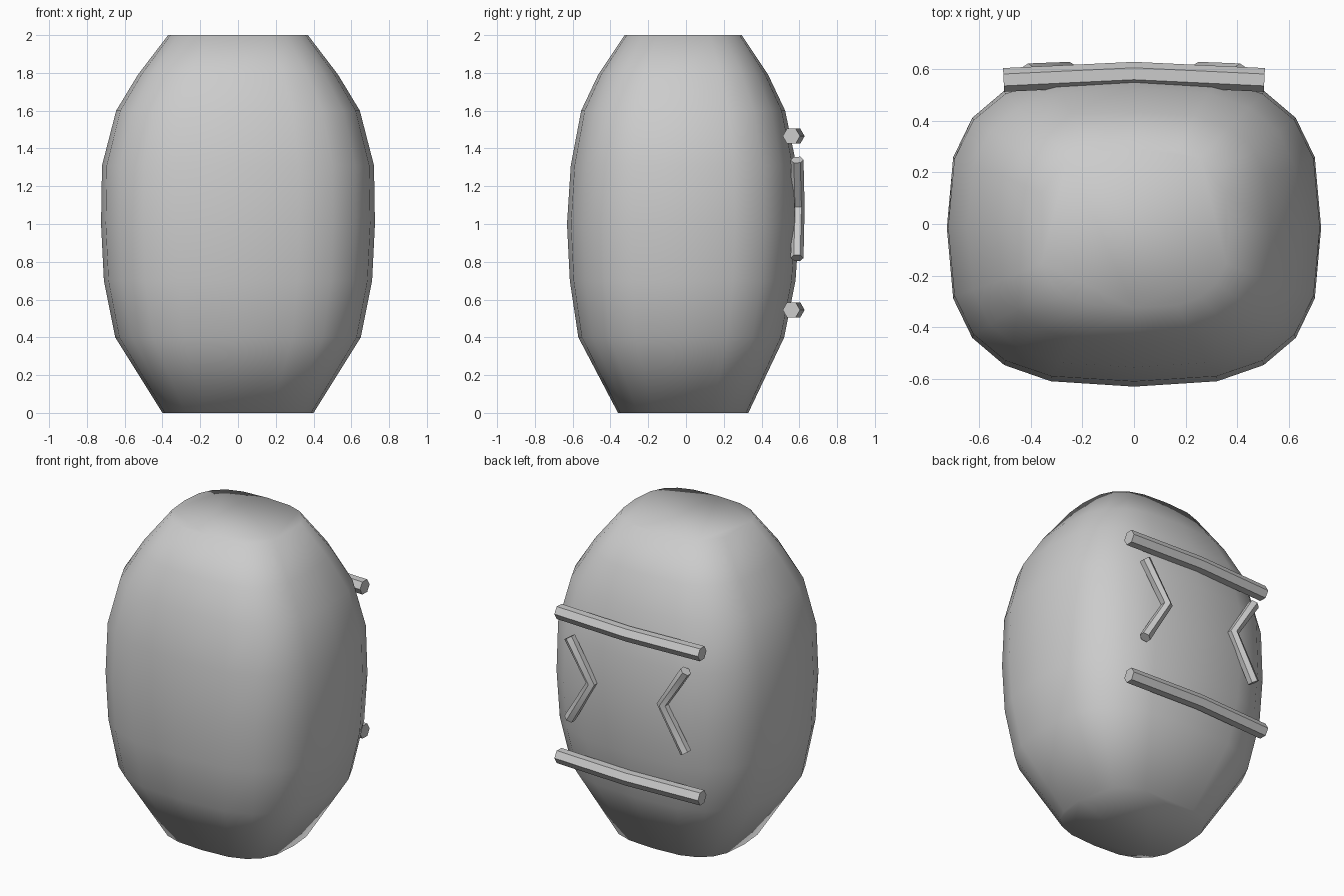
import bpy, bmesh
from math import sin, cos, pi, copysign
from mathutils import Vector

if "Cube" in bpy.data.objects:
    bpy.data.objects.remove(bpy.data.objects["Cube"])


def make_object(name, bm, angle):
    bmesh.ops.recalc_face_normals(bm, faces=bm.faces)
    mesh = bpy.data.meshes.new(name)
    bm.to_mesh(mesh)
    bm.free()
    ob = bpy.data.objects.new(name, mesh)
    bpy.context.collection.objects.link(ob)
    bpy.ops.object.select_all(action='DESELECT')
    ob.select_set(True)
    bpy.context.view_layer.objects.active = ob
    bpy.ops.object.shade_smooth_by_angle(angle=angle)
    return ob


def skin(bm, rings):
    """Join rings of points with quads and cap both ends."""
    rows = [[bm.verts.new(p) for p in ring] for ring in rings]
    n = len(rows[0])
    for a, b in zip(rows, rows[1:]):
        for i in range(n):
            j = (i + 1) % n
            bm.faces.new((a[i], a[j], b[j], b[i]))
    bm.faces.new(rows[0][::-1])
    bm.faces.new(rows[-1])


def tube(name, path, radius, sides):
    """Low-poly rod swept along a path, flat-ended."""
    pts = [Vector(p) for p in path]
    rings = []
    for i, p in enumerate(pts):
        t = (pts[min(i + 1, len(pts) - 1)] - pts[max(i - 1, 0)]).normalized()
        u = Vector((0, 1, 0))
        u = (u - t * u.dot(t)).normalized()
        v = t.cross(u)
        rings.append([p + radius * (u * cos(2 * pi * k / sides) + v * sin(2 * pi * k / sides))
                      for k in range(sides)])
    bm = bmesh.new()
    skin(bm, rings)
    return make_object(name, bm, 0.7)


# Barrel-shaped body: z, half width, front y, back y
profile = [(0.0, 0.40, -0.36, 0.33), (0.4, 0.65, -0.57, 0.52),
           (0.7, 0.71, -0.615, 0.58), (1.0, 0.725, -0.63, 0.60),
           (1.31, 0.72, -0.61, 0.585), (1.6, 0.645, -0.555, 0.525),
           (1.79, 0.53, -0.465, 0.435), (2.0, 0.37, -0.325, 0.295)]
SIDES = 20
EXP = 2 / 2.9


def power(c):
    return copysign(abs(c) ** EXP, c)


rings = []
for z, w, front, back in profile:
    mid, half = (front + back) / 2, (back - front) / 2
    rings.append([(w * power(cos(2 * pi * k / SIDES)),
                   mid + half * power(sin(2 * pi * k / SIDES)), z)
                  for k in range(SIDES)])
bm = bmesh.new()
skin(bm, rings)
make_object("body", bm, pi)

# Two bowed bars across the back
for name, z in (("lower_bar", 0.545), ("upper_bar", 1.465)):
    tube(name, [(-0.505, 0.558, z), (0, 0.582, z), (0.505, 0.558, z)], 0.046, 6)

# Pair of inward-pointing chevrons between the bars
for name, s in (("left_chevron", -1), ("right_chevron", 1)):
    tube(name, [(s * 0.41, 0.588, 0.82), (s * 0.25, 0.594, 1.09), (s * 0.41, 0.588, 1.34)],
         0.034, 6)
